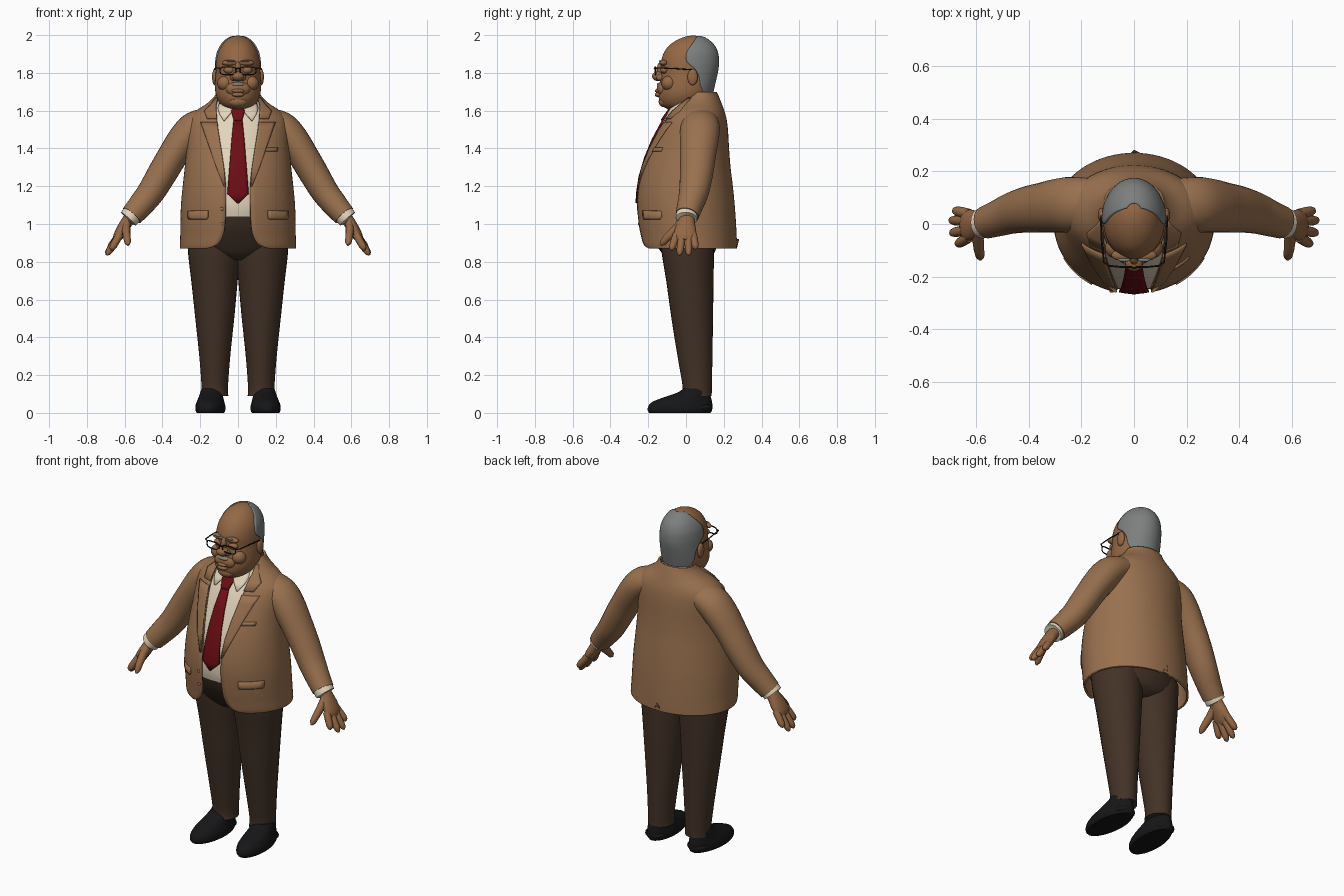
import bpy, bmesh, math
from mathutils import Vector

if "Cube" in bpy.data.objects:
    bpy.data.objects.remove(bpy.data.objects["Cube"])


def material(name, rgb):
    m = bpy.data.materials.new(name)
    m.diffuse_color = (*rgb, 1)
    m.use_nodes = True
    m.node_tree.nodes["Principled BSDF"].inputs["Base Color"].default_value = m.diffuse_color
    return m


SKIN = material("brown skin", (.296, .138, .060))
TAN = material("tan jacket", (.320, .165, .078))
GREY = material("grey hair", (.205, .21, .21))
CREAM = material("cream shirt", (.77, .66, .50))
RED = material("dark red tie", (.150, .004, .007))
BROWN = material("dark brown trousers", (.056, .032, .020))
BLACK = material("black shoes", (.008, .008, .009))
FRAME = material("dark frames", (.018, .012, .010))


def finish(name, bm, mat, thick=0.0):
    me = bpy.data.meshes.new(name)
    bm.to_mesh(me)
    bm.free()
    me.materials.append(mat)
    ob = bpy.data.objects.new(name, me)
    bpy.context.collection.objects.link(ob)
    if thick:
        ob.modifiers.new("thickness", 'SOLIDIFY').thickness = thick
    return ob


def dense(rows, k=4):
    """Catmull-Rom refinement of a list of section tuples."""
    out = []
    for i in range(len(rows) - 1):
        a, b, c, d = rows[max(i - 1, 0)], rows[i], rows[i + 1], rows[min(i + 2, len(rows) - 1)]
        for j in range(k):
            t = j / k
            out.append(tuple(.5 * (2 * q + (r - p) * t + (2 * p - 5 * q + 4 * r - s) * t * t
                                   + (3 * q - p - 3 * r + s) * t ** 3)
                             for p, q, r, s in zip(a, b, c, d)))
    return out + [rows[-1]]


def at(rows, z):
    """Section of a refined loft at height z."""
    for a, b in zip(rows, rows[1:]):
        if a[0] <= z <= b[0]:
            f = (z - a[0]) / (b[0] - a[0])
            return [p + (q - p) * f for p, q in zip(a, b)]
    return rows[-1] if z > rows[-1][0] else rows[0]


def front(rows, x, z):
    """y of the front surface of a loft at x, z."""
    r = at(rows, z)
    return (r[2] + r[3]) / 2 - (r[3] - r[2]) / 2 * math.sqrt(max(0, 1 - (x / r[1]) ** 2))


def skin_rings(bm, rings, closed, cap):
    for a, b in zip(rings, rings[1:]):
        n = len(a)
        for i in range(n if closed else n - 1):
            j = (i + 1) % n
            bm.faces.new((a[i], a[j], b[j], b[i]))
    if cap:
        bm.faces.new(rings[0][::-1])
        bm.faces.new(rings[-1])


def loft(name, rows, mat, n=40, cx=0.0, thick=0.0, vent=0.0):
    """Stacked ellipses (z, rx, y_front, y_back[, opening angle])."""
    bm = bmesh.new()
    rings = []
    for r in rows:
        open_ = len(r) > 4
        t0 = r[4] if open_ else 0
        ring = []
        for i in range(n + 1 if open_ else n):
            t = t0 + (2 * math.pi - 2 * t0) * i / n
            ring.append(bm.verts.new((cx + r[1] * math.sin(t),
                                      (r[2] + r[3]) / 2 - (r[3] - r[2]) / 2 * math.cos(t), r[0])))
        rings.append(ring)
    skin_rings(bm, rings, not open_, not open_)
    if vent:
        rings[0][n // 2].co.z += vent
    return finish(name, bm, mat, thick)


def tube(name, pts, mat, s=1, n=20):
    """Limb through points (x, y, z, radius in plane, radius in depth)."""
    bm = bmesh.new()
    rings = []
    for i, p in enumerate(pts):
        q, r = pts[max(i - 1, 0)], pts[min(i + 1, len(pts) - 1)]
        t = (Vector(r[:3]) - Vector(q[:3])).normalized()
        a = t.cross(Vector((0, 1, 0))).normalized()
        b = a.cross(t)
        ring = []
        for k in range(n):
            w = 2 * math.pi * k / n
            c = Vector(p[:3]) + a * p[3] * math.cos(w) + b * p[4] * math.sin(w)
            ring.append(bm.verts.new((c.x * s, c.y, c.z)))
        rings.append(ring)
    skin_rings(bm, rings, True, True)
    bmesh.ops.recalc_face_normals(bm, faces=bm.faces)
    return finish(name, bm, mat)


def plate(name, rows, base, off, mat, s=1, cols=6, thick=.008):
    """Thin strip (z, x0, x1) laid over the front of a loft."""
    bm = bmesh.new()
    rings = []
    for z, x0, x1 in rows:
        xs = [x0 + (x1 - x0) * i / cols for i in range(cols + 1)]
        rings.append([bm.verts.new((x * s, front(base, x, z) - off, z)) for x in xs])
    skin_rings(bm, rings, False, False)
    bm.normal_update()
    bmesh.ops.reverse_faces(bm, faces=[f for f in bm.faces if f.normal.y > 0])
    return finish(name, bm, mat, thick)


def ball(name, loc, size, mat):
    bm = bmesh.new()
    bmesh.ops.create_uvsphere(bm, u_segments=20, v_segments=12, radius=1)
    for v in bm.verts:
        v.co = Vector([c * d + e for c, d, e in zip(v.co, size, loc)])
    return finish(name, bm, mat)


def wire(name, pts, mat, r, cyclic=False):
    cu = bpy.data.curves.new(name, 'CURVE')
    cu.dimensions, cu.bevel_depth, cu.bevel_resolution = '3D', r, 1
    sp = cu.splines.new('POLY')
    sp.points.add(len(pts) - 1)
    for q, p in zip(sp.points, pts):
        q.co = (*p, 1)
    sp.use_cyclic_u = cyclic
    cu.materials.append(mat)
    bpy.context.collection.objects.link(bpy.data.objects.new(name, cu))


# Jacket: open-fronted shell
coat = [(.87, .308, -.232, .27, .16), (.89, .308, -.24, .27, .11), (.94, .306, -.248, .268, .08),
        (1.0, .305, -.257, .265, .07), (1.1, .302, -.265, .258, .066), (1.2, .293, -.258, .248, .066),
        (1.3, .282, -.236, .236, .076), (1.4, .272, -.2, .228, .092), (1.5, .268, -.152, .222, .108),
        (1.56, .256, -.116, .214, .114), (1.6, .222, -.085, .203, .118), (1.64, .162, -.052, .188, .118),
        (1.675, .126, -.02, .174, .108), (1.7, .112, .01, .163, .1)]
coat = dense([(*r[:4], math.asin(r[4] / r[1])) for r in coat])
loft("jacket", coat, TAN, 64, thick=.012, vent=.05)

# Shirt, collar points and tie
shirt = dense([(1.04, .25, -.244, .2), (1.1, .27, -.253, .22), (1.2, .26, -.247, .22), (1.3, .25, -.225, .21),
               (1.4, .24, -.189, .2), (1.5, .23, -.143, .19), (1.56, .215, -.108, .185), (1.6, .18, -.08, .175),
               (1.64, .125, -.06, .16), (1.67, .104, -.045, .15), (1.695, .098, -.03, .148)])
loft("shirt", shirt, CREAM, 48)
plate("tie", [(1.11, -.004, .004), (1.16, -.057, .057), (1.25, -.05, .05), (1.35, -.042, .042),
              (1.45, -.034, .034), (1.56, -.023, .023)], shirt, .014, RED)
plate("tie_knot", [(1.55, -.02, .02), (1.565, -.026, .026), (1.6, -.036, .036), (1.615, -.028, .028)],
      shirt, .02, RED, thick=.015)

for s in (1, -1):
    plate("shirt_collar", [(1.55, .072, .078), (1.585, .042, .1), (1.615, .018, .108), (1.645, .03, .098)],
          shirt, .012, CREAM, s)
    # Lapels, pocket flaps
    plate("lapel", [(1.2, .066, .075), (1.3, .075, .115), (1.4, .09, .15), (1.5, .106, .185), (1.54, .11, .2)],
          coat, .009, TAN, s)
    plate("jacket_collar", [(1.56, .113, .165), (1.6, .116, .18), (1.635, .116, .145), (1.67, .108, .12)],
          coat, .009, TAN, s)
    plate("pocket_flap", [(1.025, .165, .262), (1.035, .16, .268), (1.07, .16, .268)], coat, .007, TAN, s)

    # Sleeves and shirt cuffs
    tube("sleeve", dense([(.13, .08, 1.55, .07, .09), (.225, .075, 1.512, .086, .104), (.285, .07, 1.45, .086, .103),
                          (.345, .063, 1.362, .08, .095), (.4, .056, 1.27, .078, .088), (.46, .042, 1.17, .073, .079),
                          (.515, .022, 1.1, .067, .069), (.562, .006, 1.045, .06, .062)]), TAN, s, 28)
    tube("cuff", [(.54, .012, 1.07, .05, .054), (.566, .004, 1.043, .054, .058),
                  (.58, .002, 1.027, .053, .057), (.582, .002, 1.025, .04, .045)], CREAM, s, 24)

    # Hands
    tube("palm", dense([(.55, .006, 1.06, .033, .04), (.585, .003, 1.015, .032, .043), (.61, -.002, .975, .031, .056),
                        (.635, -.006, .935, .026, .058), (.648, -.008, .912, .016, .045)]), SKIN, s)
    for y0, y1, x1, z1 in ((-.05, -.078, .672, .862), (-.02, -.035, .695, .835),
                           (.012, .014, .698, .835), (.038, .052, .684, .868)):
        a, b = Vector((.625, y0, .945)), Vector((x1, y1, z1))
        pts = [(*a.lerp(b, f), r, r) for f, r in ((0, .02), (.4, .02), (.75, .019), (.92, .014), (1, .004))]
        tube("finger", pts, SKIN, s, 12)
    tube("thumb", [(.59, -.02, 1.0, .022, .03), (.592, -.06, .965, .022, .024), (.588, -.098, .93, .02, .021),
                   (.584, -.122, .902, .017, .018), (.582, -.135, .888, .005, .006)], SKIN, s, 12)

    # Trouser legs and shoes
    leg = dense([(.09, .072, -.022, .136), (.14, .07, -.018, .137), (.3, .082, -.045, .14), (.5, .103, -.077, .143),
                 (.7, .123, -.105, .146), (.84, .138, -.128, .148), (.95, .14, -.14, .15)])
    bm_leg = loft("trouser_leg", leg, BROWN, 32, cx=.126 * s)
    for v in bm_leg.data.vertices:   # lean the legs in towards the crotch
        v.co.x += s * (.008 * max(0, v.co.z - .5) - .003)
    shoe = loft("shoe", dense([(0, .072, -.195, .13), (.012, .078, -.203, .138), (.035, .079, -.2, .14),
                               (.06, .072, -.176, .138), (.085, .064, -.11, .132), (.11, .058, -.04, .125),
                               (.13, .052, -.015, .12)], 3), BLACK, 28, cx=0)
    shoe.location.x = .144 * s
    shoe.rotation_euler.z = .07 * s
    ball("shoe_heel", (.14 * s, .085, .028), (.062, .055, .028), BLACK)

# Trouser seat and waist, hidden under the jacket
loft("trouser_hips", dense([(.81, .12, -.075, .1), (.84, .2, -.12, .145), (.89, .262, -.16, .165),
                            (.96, .272, -.205, .18), (1.02, .272, -.232, .195), (1.065, .265, -.246, .2)]), BROWN)

# Buttons and breast pocket
for z in (1.08, 1.0):
    ball("jacket_button", (-.085, front(coat, .085, z) - .002, z), (.009, .005, .009), TAN)
plate("breast_pocket", [(1.385, .14, .21), (1.405, .14, .212)], coat, .007, TAN)

# Neck and head
loft("neck", dense([(1.56, .09, -.05, .13), (1.64, .09, -.05, .135), (1.74, .095, -.05, .14)]), SKIN)
head = dense([(1.605, .04, -.09, .04), (1.625, .083, -.124, .09), (1.66, .108, -.143, .125), (1.7, .12, -.145, .14),
              (1.75, .121, -.138, .15), (1.8, .118, -.132, .162), (1.85, .116, -.134, .168), (1.9, .108, -.12, .164),
              (1.94, .09, -.094, .147), (1.97, .066, -.055, .118), (1.99, .036, -.01, .083), (1.997, .008, .025, .05)])
loft("head", head, SKIN, 48)

# Hair: a close shell around the back of the head, open at the face
hair = []
for z, edge in ((1.69, .095), (1.73, .08), (1.78, .07), (1.82, .045), (1.855, .005), (1.9, .002),
                (1.94, .025), (1.97, .045), (1.985, .055), (1.993, .06)):
    _, rx, yf, yb = at(head, z)
    rx, yf, yb = rx + .006, yf - .006, yb + .007
    c = (2 * edge - yf - yb) / (yb - yf)
    hair.append((z + .003, rx, yf, yb, math.acos(max(-1, min(1, -c)))))
loft("hair", dense(hair), GREY, 40, thick=.014)

# Face
ball("nose", (0, -.146, 1.782), (.034, .034, .026), SKIN)
ball("nose_bridge", (0, -.132, 1.82), (.017, .022, .04), SKIN)
ball("moustache", (0, -.14, 1.738), (.034, .014, .011), GREY)
ball("muzzle", (0, -.125, 1.715), (.065, .03, .04), SKIN)
ball("upper_lip", (0, -.147, 1.705), (.034, .018, .011), SKIN)
ball("lower_lip", (0, -.147, 1.685), (.032, .018, .013), SKIN)
ball("chin", (0, -.115, 1.648), (.05, .03, .03), SKIN)
for s in (1, -1):
    ball("ear", (.123 * s, .035, 1.778), (.014, .027, .044), SKIN)
    ball("nostril_wing", (.025 * s, -.138, 1.775), (.017, .02, .017), SKIN)
    ball("cheek", (.068 * s, -.09, 1.745), (.042, .04, .04), SKIN)
    ball("eyelid", (.046 * s, -.112, 1.815), (.03, .024, .02), SKIN)
    ball("brow_ridge", (.042 * s, -.118, 1.853), (.044, .022, .016), SKIN)
    ball("eyebrow", (.038 * s, -.136, 1.862), (.024, .007, .005), GREY)
    # Glasses
    rim = []
    for k in range(24):
        w = 2 * math.pi * k / 24
        cx, cz = math.cos(w), math.sin(w)
        x = .053 + .042 * math.copysign(abs(cx) ** .6, cx)
        rim.append((x * s, -.163 + .1 * max(0, x - .05), 1.811 + .021 * math.copysign(abs(cz) ** .6, cz)))
    wire("glasses_rim", rim, FRAME, .0035, True)
    wire("glasses_arm", [(.094 * s, -.158, 1.824), (.114 * s, -.145, 1.826), (.123 * s, -.06, 1.823),
                         (.126 * s, .035, 1.816)], FRAME, .0035)
wire("glasses_bridge", [(-.013, -.163, 1.82), (0, -.168, 1.825), (.013, -.163, 1.82)], FRAME, .0035)

# Smooth shading with crisp edges
for ob in bpy.context.collection.objects:
    if ob.type == 'MESH':
        ob.select_set(True)
        bpy.context.view_layer.objects.active = ob
bpy.ops.object.shade_smooth_by_angle(angle=math.radians(40))
